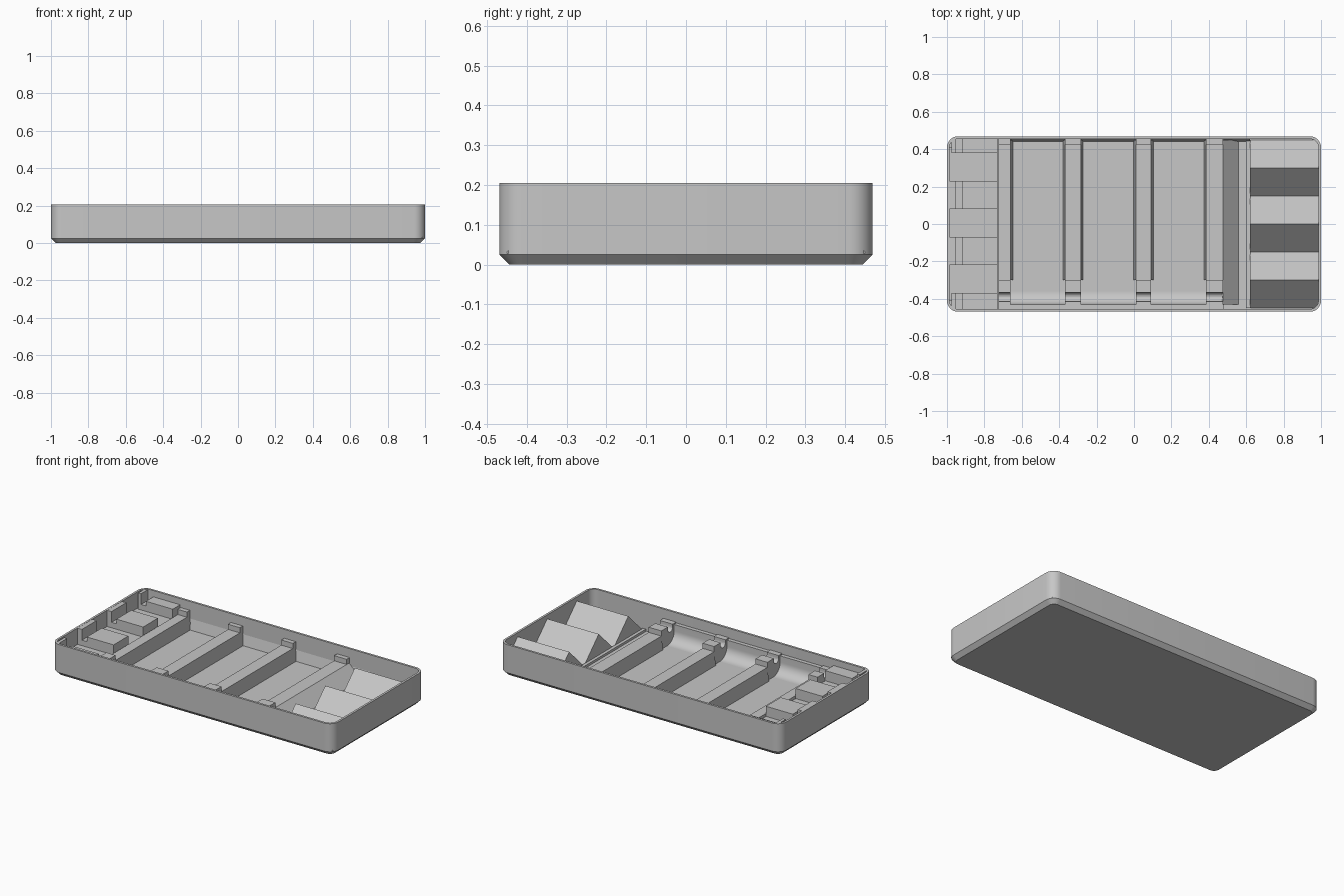
import bpy, bmesh, math

if "Cube" in bpy.data.objects:
    bpy.data.objects.remove(bpy.data.objects["Cube"])

grey = bpy.data.materials.new("mid grey")
grey.diffuse_color = (0.57, 0.57, 0.57, 1)
grey.use_nodes = True
grey.node_tree.nodes["Principled BSDF"].inputs["Base Color"].default_value = grey.diffuse_color


def finish(name, bm):
    bmesh.ops.recalc_face_normals(bm, faces=bm.faces)
    me = bpy.data.meshes.new(name)
    bm.to_mesh(me)
    bm.free()
    ob = bpy.data.objects.new(name, me)
    bpy.context.collection.objects.link(ob)
    me.materials.append(grey)
    return ob


def smooth(ob):
    bpy.ops.object.select_all(action='DESELECT')
    ob.select_set(True)
    bpy.context.view_layer.objects.active = ob
    bpy.ops.object.shade_smooth_by_angle(angle=math.radians(30))


def prism(name, profile, a, b, axis):
    """Extrude a profile from a to b; axis 'X' uses (y, z), axis 'Y' uses (x, z)."""
    bm = bmesh.new()
    put = (lambda p, t: (t, p[0], p[1])) if axis == 'X' else (lambda p, t: (p[0], t, p[1]))
    ends = [[bm.verts.new(put(p, t)) for p in profile] for t in (a, b)]
    n = len(profile)
    bm.faces.new(ends[0])
    bm.faces.new(ends[1][::-1])
    for i in range(n):
        j = (i + 1) % n
        bm.faces.new((ends[0][i], ends[0][j], ends[1][j], ends[1][i]))
    return finish(name, bm)


def box(name, x0, x1, y0, y1, z0, z1):
    return prism(name, [(x0, z0), (x1, z0), (x1, z1), (x0, z1)], y0, y1, 'Y')


def cut(ob, cutter):
    m = ob.modifiers.new("cut", 'BOOLEAN')
    m.operation, m.object, m.solver = 'DIFFERENCE', cutter, 'EXACT'
    cutter.hide_render = True
    cutter.hide_set(True)


# Tray shell: stacked rounded rectangles with a chamfered base
def ring(bm, inset, z, r):
    hx, hy = 1 - inset - r, 0.469 - inset - r
    out = []
    for k, (sx, sy) in enumerate([(1, 1), (-1, 1), (-1, -1), (1, -1)]):
        for i in range(9):
            a = math.pi / 2 * (k + i / 8)
            out.append(bm.verts.new((sx * hx + r * math.cos(a), sy * hy + r * math.sin(a), z)))
    return out


FLOOR, BASE = 0.03, 0.028
RIB, HOOK = 0.115, 0.148
bm = bmesh.new()
rings = [ring(bm, *p) for p in [(0.025, 0, 0.035), (0, 0.025, 0.06), (0, 0.205, 0.06),
                                (0.014, 0.205, 0.046), (0.014, FLOOR, 0.046)]]
for lo, hi in zip(rings, rings[1:]):
    for i in range(len(lo)):
        j = (i + 1) % len(lo)
        bm.faces.new((lo[i], lo[j], hi[j], hi[i]))
bm.faces.new(rings[0][::-1])
bm.faces.new(rings[-1])
smooth(finish("tray_shell", bm))

# Zigzag ramps at the right end
zig = [(0.45 - 0.15 * i, 0.18 if i % 2 else 0.032) for i in range(7)]
prism("zigzag_ramps", [(0.45, BASE)] + zig + [(-0.45, BASE)], 0.62, 0.987, 'X')

# Rounded gutter along the front wall
arc = [(-0.36 - 0.07 * math.sin(a), 0.10 - 0.07 * math.cos(a))
       for a in [math.pi / 2 * i / 12 for i in range(13)]]
smooth(prism("front_gutter", [(-0.456, BASE), (-0.36, BASE)] + arc
             + [(-0.43, 0.14), (-0.456, 0.14)], -0.725, 0.48, 'X'))

# Sloped skirt along the back wall
prism("back_skirt", [(0.456, BASE), (0.44, BASE), (0.44, FLOOR), (0.456, 0.1)],
      -0.725, 0.62, 'X')

# Cross ribs with raised ends, notched by a long round groove
groove = prism("groove_cutter",
               [(-0.39 + 0.024 * math.cos(a), 0.13 + 0.024 * math.sin(a))
                for a in [math.pi * (1 + i / 10) for i in range(11)]]
               + [(-0.366, 0.22), (-0.414, 0.22)], -0.75, 0.53, 'X')
for i, (x0, x1, foot) in enumerate([(-0.725, -0.66, 0.012), (-0.368, -0.284, 0.012),
                                    (0.01, 0.092, 0.012), (0.385, 0.475, 0.085)]):
    left = x0 if i == 0 else x0 - 0.012
    prism(f"cross_rib_{i + 1}", [(left, BASE), (x1 + foot, BASE), (x1 + foot, FLOOR),
                                 (x1, RIB), (x0, RIB), (left, FLOOR)], -0.3, 0.45, 'Y')
    front = box(f"rib_hook_{i + 1}", x0, x1, -0.45, -0.3, BASE, HOOK)
    cut(front, groove)
    box(f"rib_back_tab_{i + 1}", x0, x1, 0.425, 0.456, 0.1, HOOK)
prism("end_rib_slope", [(0.47, BASE), (0.56, BASE), (0.56, FLOOR), (0.475, RIB), (0.47, RIB)],
      -0.43, -0.3, 'Y')

# Low step in front of the ramps
box("ramp_step", 0.6, 0.622, -0.45, 0.45, BASE, 0.045)

# Left platform with four slotted blocks and wall clips
box("left_platform", -0.988, -0.73, -0.41, 0.41, BASE, 0.1)
for i, (y0, y1) in enumerate([(-0.456, -0.37), (-0.22, -0.07), (0.08, 0.23), (0.38, 0.456)]):
    box(f"left_block_{i + 1}", -0.92, -0.73, y0, y1, BASE, 0.165)
    box(f"wall_clip_{i + 1}", -0.988 if 0 < i < 3 else -0.975, -0.955, y0, y1, 0.08, 0.204)
    box(f"slot_base_{i + 1}", -0.956, -0.919, y0, y1, 0.08, 0.135)
